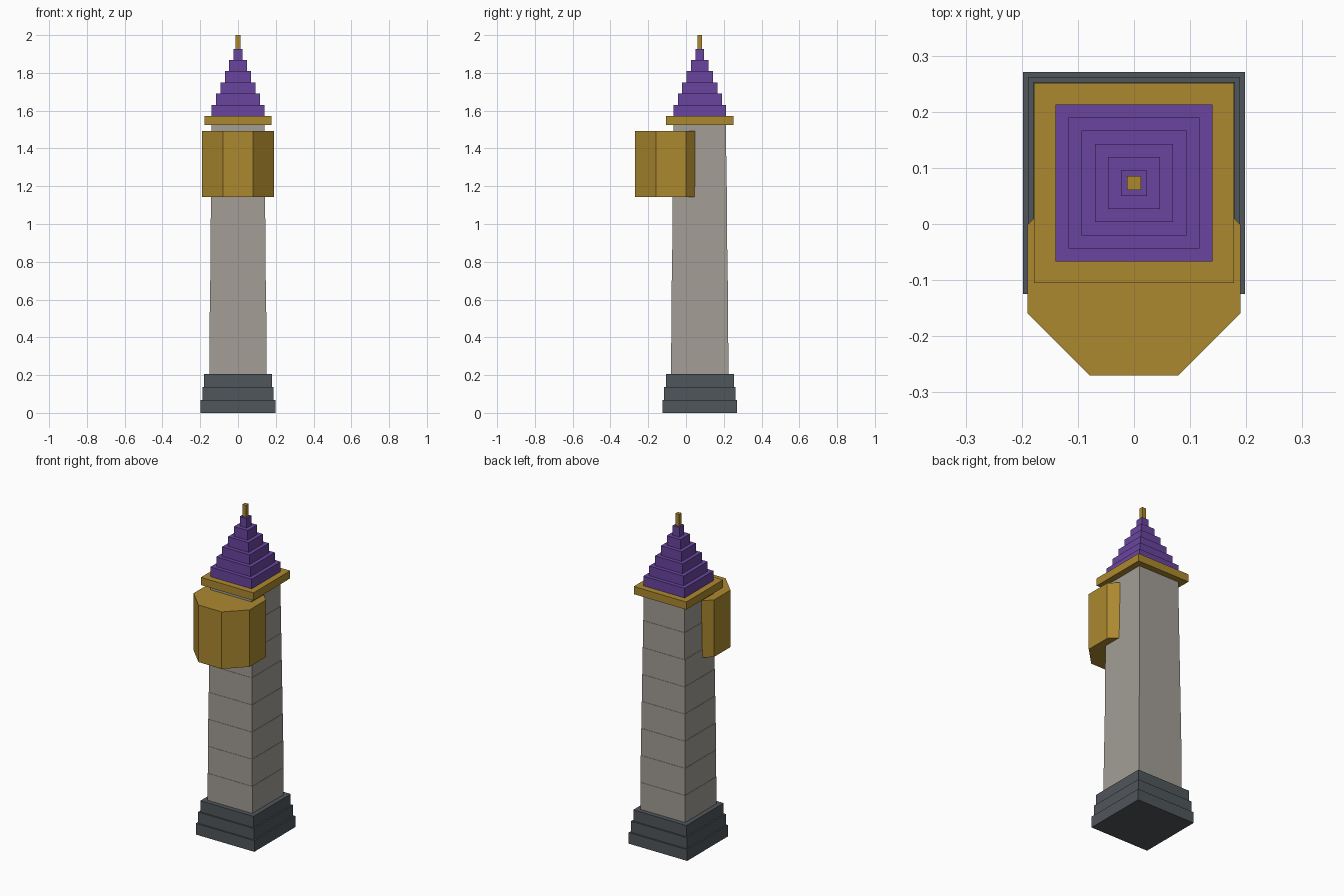
import bpy, bmesh, math

if "Cube" in bpy.data.objects:
    bpy.data.objects.remove(bpy.data.objects["Cube"])

AXIS_Y = 0.073  # tower axis


def material(name, rgb):
    m = bpy.data.materials.new(name)
    lin = [((c / 255 + 0.055) / 1.055) ** 2.4 for c in rgb]
    m.diffuse_color = (*lin, 1)
    m.use_nodes = True
    m.node_tree.nodes["Principled BSDF"].inputs["Base Color"].default_value = m.diffuse_color
    return m


STONE = material("warm_grey_stone", (163, 158, 150))
SLATE = material("dark_slate", (80, 86, 91))
GOLD = material("old_gold", (172, 137, 47))
PURPLE = material("roof_purple", (105, 69, 159))


def prism(name, outline, z0, z1, mat):
    """Vertical prism over a counter-clockwise outline."""
    bm = bmesh.new()
    low = [bm.verts.new((x, y, z0)) for x, y in outline]
    high = [bm.verts.new((x, y, z1)) for x, y in outline]
    bm.faces.new(low[::-1])
    bm.faces.new(high)
    n = len(outline)
    for i in range(n):
        j = (i + 1) % n
        bm.faces.new((low[i], low[j], high[j], high[i]))
    mesh = bpy.data.meshes.new(name)
    bm.to_mesh(mesh)
    bm.free()
    mesh.materials.append(mat)
    obj = bpy.data.objects.new(name, mesh)
    bpy.context.collection.objects.link(obj)
    return obj


def block(name, half, z0, z1, mat):
    """Square block centred on the tower axis."""
    a, b = AXIS_Y - half, AXIS_Y + half
    return prism(name, [(-half, a), (half, a), (half, b), (-half, b)], z0, z1, mat)


# Stepped plinth
for i, half in enumerate((0.198, 0.189, 0.180)):
    block(f"plinth_step_{i + 1}", half, i * 0.0683, (i + 1) * 0.0683, SLATE)

# Shaft of slightly shrinking courses
COURSES = 8
z0, z1 = 0.205, 1.525
step = (z1 - z0) / COURSES
for i in range(COURSES):
    half = 0.152 - 0.012 * i / (COURSES - 1)
    block(f"shaft_course_{i + 1}", half, z0 + i * step, z0 + (i + 1) * step, STONE)

# Octagonal bay on the front
radius = 0.19 / math.cos(math.pi / 8)
octagon = [(radius * math.cos(math.pi / 8 + k * math.pi / 4),
            -0.08 + radius * math.sin(math.pi / 8 + k * math.pi / 4)) for k in range(8)]
prism("front_bay", octagon, 1.143, 1.492, GOLD)

# Cornice under the roof
block("cornice", 0.178, 1.525, 1.572, GOLD)

# Stepped roof
for i in range(6):
    block(f"roof_step_{i + 1}", 0.14 - 0.0234 * i, 1.572 + i * 0.0592,
          1.572 + (i + 1) * 0.0592, PURPLE)

# Finial
block("finial", 0.0125, 1.927, 2.0, GOLD)
